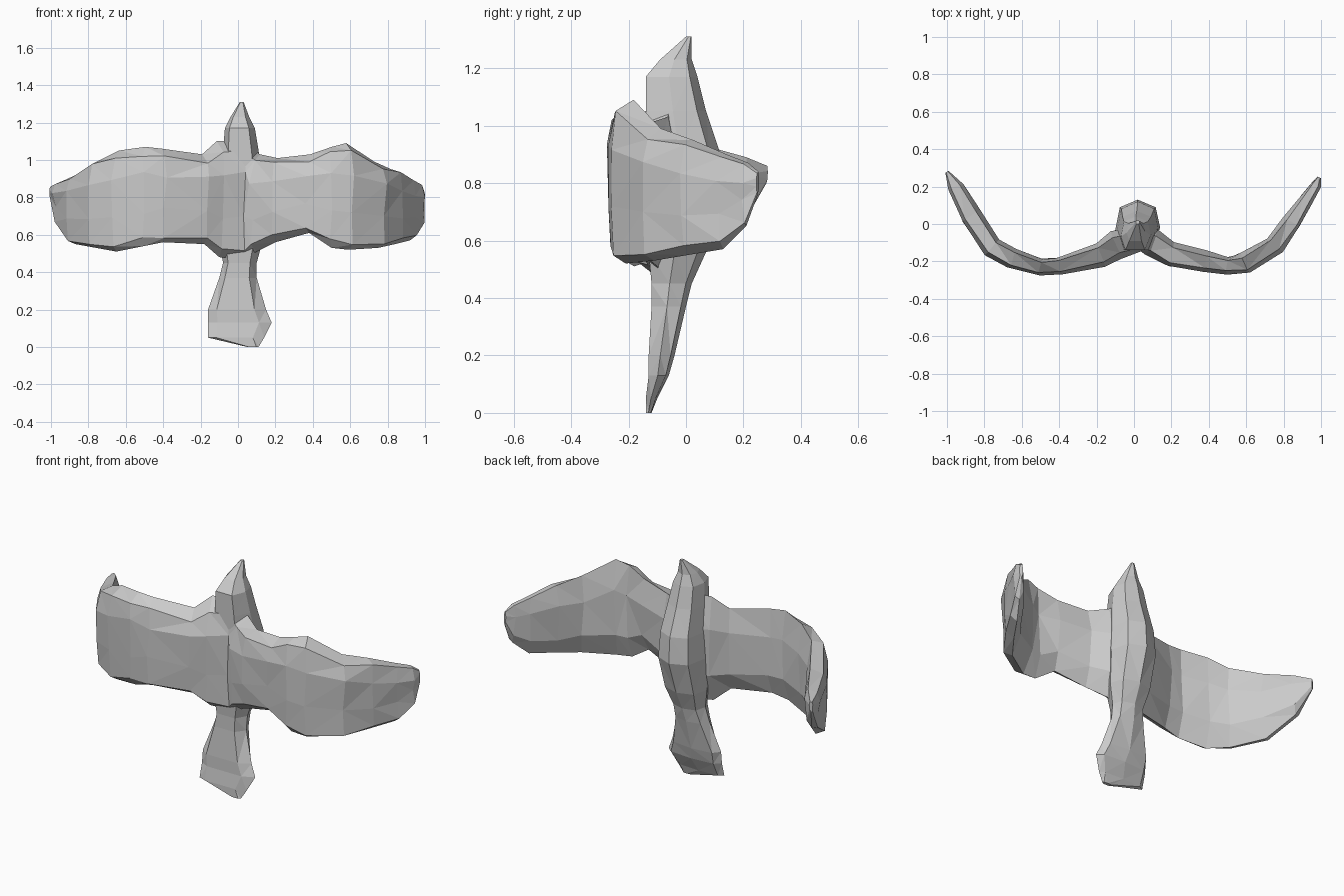
import bpy, bmesh, random
from mathutils import Vector

cube = bpy.data.objects.get("Cube")
if cube:
    bpy.data.objects.remove(cube, do_unlink=True)

random.seed(4)

stone = bpy.data.materials.new("plain grey")
stone.use_nodes = True
grey = (0.6, 0.6, 0.6, 1)
stone.diffuse_color = grey
stone.node_tree.nodes["Principled BSDF"].inputs["Base Color"].default_value = grey


def loft(name, rings):
    """Skin a list of equal-length point rings into a closed, faceted solid."""
    bm = bmesh.new()
    loops = [[bm.verts.new(p) for p in ring] for ring in rings]
    for a, b in zip(loops, loops[1:]):
        count = len(a)
        for i in range(count):
            j = (i + 1) % count
            bm.faces.new((a[i], a[j], b[j], b[i]))
    bm.faces.new(loops[0])
    bm.faces.new(loops[-1])
    bmesh.ops.triangulate(bm, faces=bm.faces[:])
    bmesh.ops.recalc_face_normals(bm, faces=bm.faces[:])
    mesh = bpy.data.meshes.new(name)
    bm.to_mesh(mesh)
    bm.free()
    mesh.materials.append(stone)
    obj = bpy.data.objects.new(name, mesh)
    bpy.context.collection.objects.link(obj)
    return obj


def wobble(amount):
    return random.uniform(-amount, amount)


# Wings: x, y centre, half thickness, bottom z, top z
stations = [
    (-1, .28, .01, .8, .86), (-.95, .2, .04, .66, .89),
    (-.87, .05, .06, .55, .93), (-.76, -.12, .06, .53, 1),
    (-.65, -.18, .06, .51, 1.05), (-.5, -.23, .05, .54, 1.07),
    (-.4, -.22, .05, .56, 1.06), (-.18, -.16, .07, .55, 1.03),
    (-.1, -.11, .08, .48, 1.1), (.03, -.08, .07, .47, 1.1),
    (.1, -.1, .08, .51, 1.03), (.2, -.16, .07, .56, 1.01),
    (.38, -.2, .06, .61, 1.03),
    (.5, -.22, .05, .53, 1.07), (.59, -.21, .06, .52, 1.09),
    (.75, -.11, .06, .53, .99), (.84, .01, .05, .55, .95),
    (.92, .13, .04, .57, .9), (.97, .21, .03, .65, .87),
    (.99, .25, .01, .76, .84),
]
# Cross-section: offset across the thickness, height fraction
section = [(.5, 1), (-.6, .93), (-1, .72), (-.9, .35), (-.8, .07), (0, 0),
           (.8, .25), (.9, .7)]

rings = []
for i, (x, y, half, low, high) in enumerate(stations):
    before = stations[max(i - 1, 0)]
    after = stations[min(i + 1, len(stations) - 1)]
    along = Vector((after[0] - before[0], after[1] - before[1], 0)).normalized()
    across = Vector((-along.y, along.x, 0))
    ring = []
    for offset, height in section:
        point = Vector((x, y, low + (high - low) * height)) + across * offset * half
        if 0 < height < 1 and 0 < i < len(stations) - 1:
            point += along * wobble(.01) + across * wobble(.006)
            point.z += wobble(.015)
        ring.append(point)
    rings.append(ring)
loft("wings", rings)

# Head, body and tail: z, left x, right x, front y, back y
levels = [
    (1.31, .01, .03, 0, .02), (1.23, -.04, .06, -.09, .02),
    (1.17, -.07, .09, -.14, .04), (1.05, -.08, .11, -.14, .07),
    (.9, -.09, .13, -.14, .12), (.75, -.1, .14, -.14, .13),
    (.56, -.1, .13, -.13, .07), (.45, -.08, .1, -.12, .02),
    (.37, -.1, .1, -.12, 0), (.2, -.16, .15, -.13, -.04),
    (.13, -.16, .18, -.13, -.06),
    (.05, -.16, .14, -.14, -.1), (0, .05, .11, -.14, -.12),
]
outline = [(0, .4), (.15, 0), (.8, 0), (1, .45), (.9, .85), (.5, 1), (.1, .85)]
rings = []
for z, left, right, front, back in levels:
    rings.append([Vector((left + (right - left) * u, front + (back - front) * v, z))
                  for u, v in outline])
loft("body", rings)
